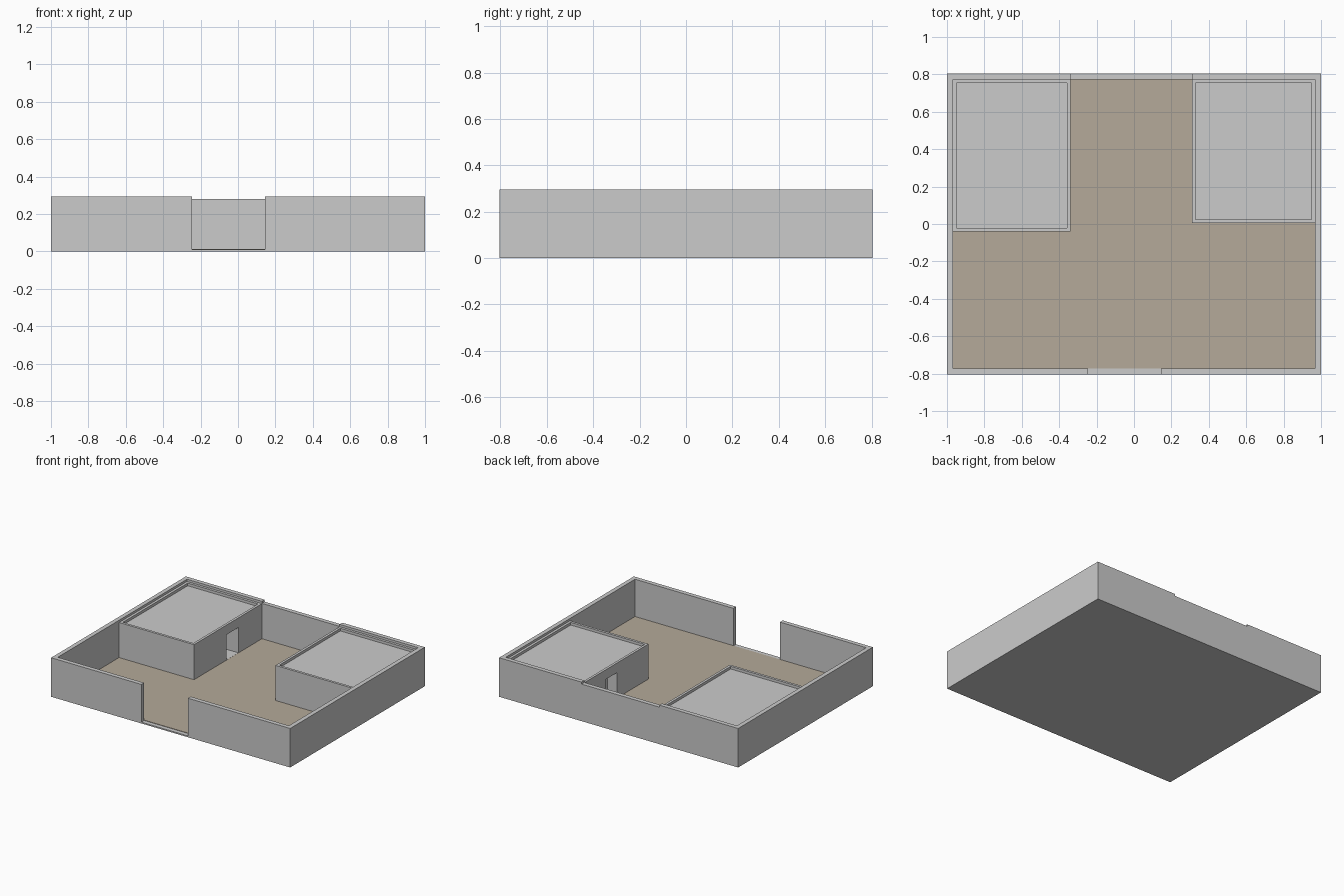
import bpy, bmesh

if "Cube" in bpy.data.objects:
    bpy.data.objects.remove(bpy.data.objects["Cube"])

W, D, T = 1.0, 0.805, 0.033      # half width, half depth, wall thickness
BASE, WALL, HOUSE, ROOF = 0.01, 0.295, 0.278, 0.258


def finish(bm, name):
    bmesh.ops.recalc_face_normals(bm, faces=bm.faces)
    me = bpy.data.meshes.new(name)
    bm.to_mesh(me)
    bm.free()
    ob = bpy.data.objects.new(name, me)
    bpy.context.collection.objects.link(ob)
    return ob


def prism(name, outline, z0, z1, recess=None):
    """Extrude a plan outline; optionally sink an inset panel into its top."""
    bm = bmesh.new()
    face = bm.faces.new([bm.verts.new((x, y, z0)) for x, y in outline])
    ext = bmesh.ops.extrude_face_region(bm, geom=[face], use_keep_orig=True)
    for v in ext["geom"]:
        if isinstance(v, bmesh.types.BMVert):
            v.co.z = z1
    bmesh.ops.recalc_face_normals(bm, faces=bm.faces)
    if recess:
        width, depth = recess
        bm.faces.ensure_lookup_table()
        top = max(bm.faces, key=lambda f: f.calc_center_median().z)
        bmesh.ops.inset_region(bm, faces=[top], thickness=width)
        sunk = bmesh.ops.extrude_face_region(bm, geom=[top])
        bmesh.ops.delete(bm, geom=[top], context='FACES')
        for v in sunk["geom"]:
            if isinstance(v, bmesh.types.BMVert):
                v.co.z -= depth
    return finish(bm, name)


def rect(x0, x1, y0, y1):
    return [(x0, y0), (x1, y0), (x1, y1), (x0, y1)]


# Base slab and earth-coloured courtyard floor
prism("base_slab", rect(-W, W, -D, D), 0, BASE)
floor = prism("courtyard_floor", rect(-W + T, W - T, -D + T, D - T), BASE, BASE + 0.003)
earth = bpy.data.materials.new("earth")
earth.diffuse_color = (0.46, 0.40, 0.32, 1)
earth.use_nodes = True
earth.node_tree.nodes["Principled BSDF"].inputs["Base Color"].default_value = earth.diffuse_color
floor.data.materials.append(earth)

# Perimeter wall halves, wrapping from the front gate to the rear middle section
GATE = (-0.245, 0.145)
REAR = (-0.34, 0.31)
for side, s, gate, rear in (("left", -1, GATE[0], REAR[0]), ("right", 1, GATE[1], REAR[1])):
    prism(side + "_perimeter_wall", [
        (gate, -D), (s * W, -D), (s * W, D), (rear, D), (rear, D - T),
        (s * (W - T), D - T), (s * (W - T), -D + T), (gate, -D + T)], BASE, WALL)
prism("rear_middle_wall", rect(REAR[0], REAR[1], D - T, D), BASE, 0.28)

# Flat-roofed houses with a parapet and a recessed doorway facing the yard
houses = (("left_house", rect(-W + T, REAR[0], -0.04, D - T), REAR[0], -1, (0.35, 0.49), 0.1),
          ("right_house", rect(REAR[1], W - T, 0.005, D - T), REAR[1], 1, (0.38, 0.52), 0.08))
for name, plan, x, inward, (y0, y1), depth in houses:
    house = prism(name, plan, BASE, HOUSE, recess=(0.027, HOUSE - ROOF))
    xs = sorted((x - inward * 0.05, x + inward * depth))
    cutter = prism(name + "_door_cutter", rect(xs[0], xs[1], y0, y1), BASE + 0.004, 0.205)
    cutter.hide_render = True
    mod = house.modifiers.new("doorway", 'BOOLEAN')
    mod.operation = 'DIFFERENCE'
    mod.solver = 'EXACT'
    mod.object = cutter
    # Bake the doorway so the cutter can be removed
    bpy.context.view_layer.update()
    deps = bpy.context.evaluated_depsgraph_get()
    baked = bpy.data.meshes.new_from_object(house.evaluated_get(deps))
    house.modifiers.clear()
    house.data = baked
    bpy.data.objects.remove(cutter)
